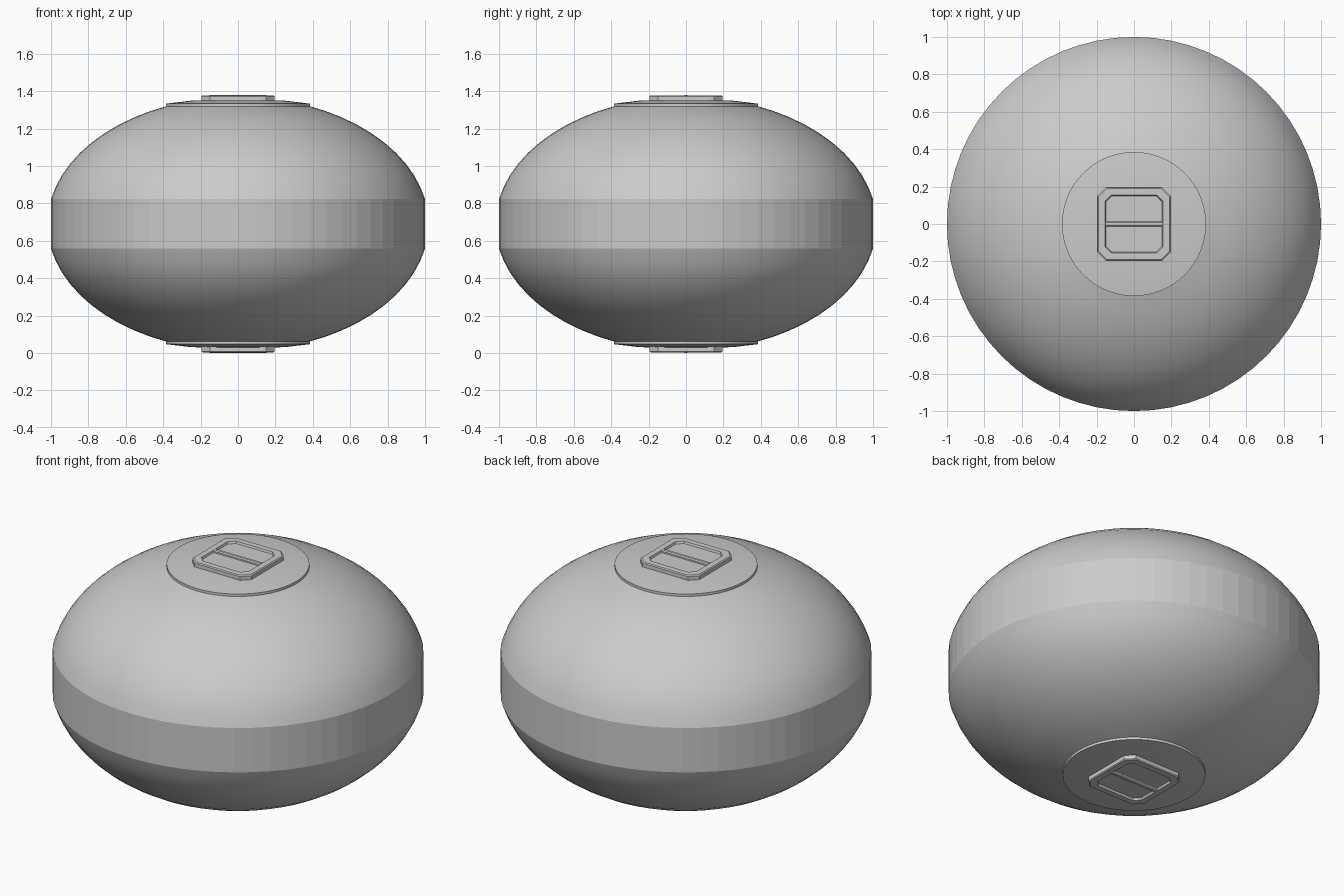
import bpy, bmesh, math
from mathutils import Matrix

cube = bpy.data.objects.get("Cube")
if cube:
    bpy.data.objects.remove(cube, do_unlink=True)

MID = 0.69          # height of the equator
BAND = 0.132        # half height of the belt
SEGMENTS = 64

grey = bpy.data.materials.new("light_grey")
grey.use_nodes = True
colour = (0.6, 0.6, 0.6, 1)
grey.diffuse_color = colour
grey.node_tree.nodes["Principled BSDF"].inputs["Base Color"].default_value = colour


def finish(name, bm, side, smooth=False):
    """Flip to the upper or lower side, lift to the equator and link."""
    bm.transform(Matrix.Translation((0, 0, MID)) @ Matrix.Diagonal((1, 1, side, 1)))
    bmesh.ops.recalc_face_normals(bm, faces=bm.faces)
    mesh = bpy.data.meshes.new(name)
    bm.to_mesh(mesh)
    bm.free()
    mesh.materials.append(grey)
    obj = bpy.data.objects.new(name, mesh)
    bpy.context.collection.objects.link(obj)
    if smooth:
        bpy.ops.object.select_all(action='DESELECT')
        obj.select_set(True)
        bpy.context.view_layer.objects.active = obj
        bpy.ops.object.shade_smooth_by_angle(angle=math.radians(30))
    return obj


def loft(loops, caps=True):
    """Bridge stacked loops of points, optionally closing both ends."""
    bm = bmesh.new()
    rings = [[bm.verts.new(p) for p in loop] for loop in loops]
    for a, b in zip(rings, rings[1:]):
        n = len(a)
        for i in range(n):
            j = (i + 1) % n
            bm.faces.new((a[i], a[j], b[j], b[i]))
    if caps:
        bm.faces.new(rings[0][::-1])
        bm.faces.new(rings[-1])
    return bm


def circle(r, z):
    steps = [math.tau * i / SEGMENTS for i in range(SEGMENTS)]
    return [(r * math.cos(t), r * math.sin(t), z) for t in steps]


def octagon(half, cut, z):
    k = half - cut
    corner = [(half, -k), (half, k), (k, half), (-k, half),
              (-half, k), (-half, -k), (-k, -half), (k, -half)]
    return [(x, y, z) for x, y in corner]


# Elliptical shell profile running from the belt to the end cap
A, C = 1.019, 0.679
start, end, rings = math.asin(BAND / C), math.acos(0.375 / A), 10
shell = []
for i in range(rings + 1):
    t = start + (end - start) * i / rings
    shell.append((min(1, A * math.cos(t)), C * math.sin(t)))
shell[0] = (1, BAND)

# Straight belt round the middle
finish("middle_band", loft([circle(1, -BAND), circle(1, BAND)], caps=False), 1)

for side, label in ((1, "upper"), (-1, "lower")):
    # Rounded shell half
    finish(label + "_shell", loft([circle(r, z) for r, z in shell], caps=False), side, True)

    # Shallow round end cap
    cap = [(0.385, 0.62), (0.385, 0.643), (0.25, 0.659), (0.1, 0.662)]
    finish(label + "_cap", loft([circle(r, z) for r, z in cap]), side, True)

    # Square plate with cut corners, bevelled rim and recessed centre
    plate = [(0.195, 0.045, 0.645), (0.195, 0.045, 0.682), (0.189, 0.043, 0.687),
             (0.155, 0.033, 0.687), (0.151, 0.032, 0.675)]
    finish(label + "_plate", loft([octagon(*p) for p in plate]), side)

    # Narrow ridge across the recess
    bar = bmesh.new()
    bmesh.ops.create_cube(bar, size=1)
    bar.transform(Matrix.Translation((0, 0, 0.68)) @ Matrix.Diagonal((0.306, 0.026, 0.02, 1)))
    top = [e for e in bar.edges if all(v.co.z > 0.68 for v in e.verts)
           and abs(e.verts[0].co.x - e.verts[1].co.x) > 0.1]
    bmesh.ops.bevel(bar, geom=top, offset=0.006, segments=1, affect='EDGES')
    finish(label + "_ridge", bar, side)
